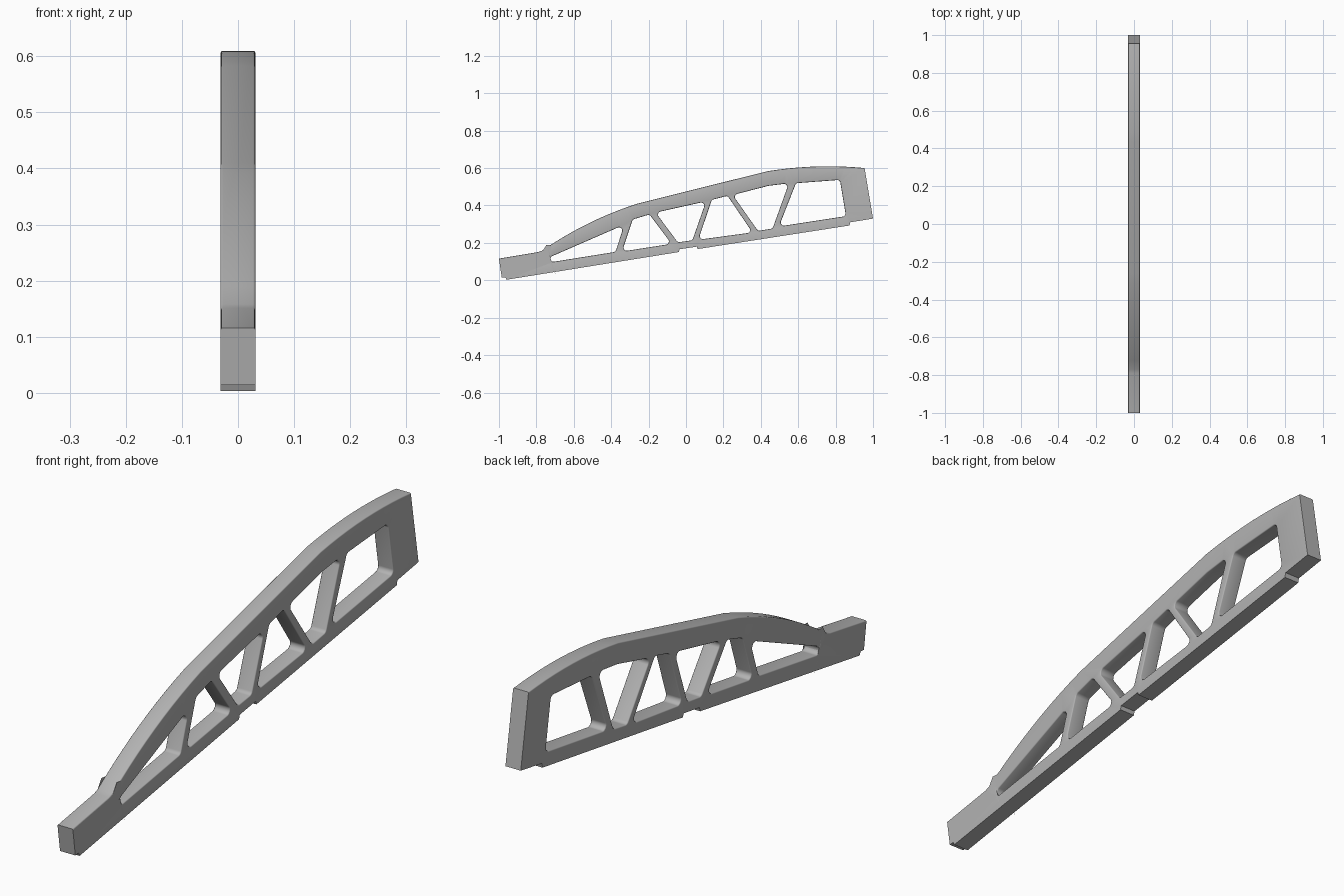
import bpy, bmesh, math
from mathutils import Vector

if "Cube" in bpy.data.objects:
    bpy.data.objects.remove(bpy.data.objects["Cube"])

HALF = 0.031      # half thickness of the beam
EDGE = 0.004      # rounded edge radius
FILLET = 0.017    # corner radius of the openings


def bow(a, b, rise, steps=10):
    """Points of a shallow arch from a to b, ends included."""
    a, b = Vector(a), Vector(b)
    d = (b - a).normalized()
    up = Vector((-d.y, d.x))
    return [a.lerp(b, k / steps) + up * rise * 4 * (k / steps) * (1 - k / steps)
            for k in range(steps + 1)]


def fillet(points, radius, steps=6):
    """Closed polygon with every corner rounded."""
    pts = [Vector(p) for p in points]
    out = []
    for i, p in enumerate(pts):
        u = (pts[i - 1] - p).normalized()
        v = (pts[(i + 1) % len(pts)] - p).normalized()
        half = u.angle(v) / 2
        if half > 1.5:
            out.append(p)
            continue
        centre = p + (u + v).normalized() * radius / math.sin(half)
        t = radius / math.tan(half)
        a, b = p + u * t - centre, p + v * t - centre
        out += [centre + a.lerp(b, k / steps).normalized() * radius
                for k in range(steps + 1)]
    return out


def offset(loop, dists, side):
    """Move each edge of a loop sideways by its own distance."""
    n = len(loop)
    normals = []
    for i in range(n):
        d = (loop[(i + 1) % n] - loop[i]).normalized()
        normals.append(Vector((-d.y, d.x)) * side)
    out = []
    for i, p in enumerate(loop):
        n1, n2, d1, d2 = normals[i - 1], normals[i], dists[i - 1], dists[i]
        det = n1.x * n2.y - n1.y * n2.x
        if abs(det) < 0.02:
            out.append(p + n2 * d2)
        else:
            out.append(p + Vector((d1 * n2.y - d2 * n1.y,
                                   d2 * n1.x - d1 * n2.x)) / det)
    return out


def area(loop):
    return sum(a.cross(b) for a, b in zip(loop, loop[1:] + loop[:1]))


# Upper edge, front to back, then the underside with its locating notches
top = [Vector((-1, 0.116)), Vector((-0.79, 0.151))]
top += bow((-0.77, 0.158), (-0.26, 0.41), 0.021)
top += bow((0.435, 0.583), (0.955, 0.60), 0.017)
underside = [Vector(p) for p in (
    (1, 0.33), (0.878, 0.31), (0.874, 0.293), (0.062, 0.167), (0.058, 0.18),
    (-0.034, 0.166), (-0.038, 0.151), (-0.96, 0.003), (-0.966, 0.016),
    (-0.985, 0.014))]
outline = top + underside
outline_edges = [EDGE] * (len(top) - 1) + [0] * (len(underside) + 1)

# Openings between the struts
openings = [
    [(-0.73, 0.123), (-0.33, 0.297), (-0.377, 0.152), (-0.722, 0.097)],
    [(-0.285, 0.325), (-0.195, 0.352), (-0.078, 0.195), (-0.342, 0.154)],
    [(-0.162, 0.362), (0.107, 0.422), (0.034, 0.214), (-0.044, 0.203)],
    [(0.138, 0.43), (0.222, 0.452), (0.355, 0.256), (0.066, 0.217)],
    [(0.25, 0.456), (0.44, 0.505), (0.55, 0.519), (0.463, 0.277), (0.385, 0.264)],
    [(0.588, 0.519), (0.823, 0.537), (0.855, 0.343), (0.497, 0.288)],
]
loops = [(outline, outline_edges, True)]
for corners in openings:
    ring = fillet(corners, FILLET)
    loops.append((ring, [EDGE] * len(ring), False))

# Walls with rounded rims, then flat side faces
bm = bmesh.new()
angles = [math.radians(a) for a in (0, 30, 60, 90)]
section = [(1 - math.cos(a), HALF - EDGE + EDGE * math.sin(a)) for a in angles]
section = [(s, -x) for s, x in reversed(section)] + section
caps = {0: [], len(section) - 1: []}
for loop, dists, solid in loops:
    side = 1 if (area(loop) > 0) == solid else -1
    rings = []
    for s, x in section:
        moved = offset(loop, [d * s for d in dists], side)
        rings.append([bm.verts.new((x, p.x, p.y)) for p in moved])
    n = len(loop)
    for a, b in zip(rings, rings[1:]):
        for i in range(n):
            j = (i + 1) % n
            bm.faces.new((a[i], a[j], b[j], b[i]))
    for k in caps:
        caps[k] += [bm.edges.get((rings[k][i], rings[k][(i + 1) % n]))
                    for i in range(n)]
for k, edges in caps.items():
    bmesh.ops.triangle_fill(bm, edges=edges, use_beauty=True,
                            normal=(1 if k else -1, 0, 0))
bmesh.ops.recalc_face_normals(bm, faces=bm.faces)

mesh = bpy.data.meshes.new("truss_beam")
bm.to_mesh(mesh)
bm.free()
beam = bpy.data.objects.new("truss_beam", mesh)
bpy.context.collection.objects.link(beam)

# Plain grey material
grey = bpy.data.materials.new("grey")
grey.use_nodes = True
colour = (0.45, 0.45, 0.45, 1)
grey.diffuse_color = colour
grey.node_tree.nodes["Principled BSDF"].inputs["Base Color"].default_value = colour
mesh.materials.append(grey)

bpy.context.view_layer.objects.active = beam
beam.select_set(True)
bpy.ops.object.shade_smooth_by_angle(angle=math.radians(31))
